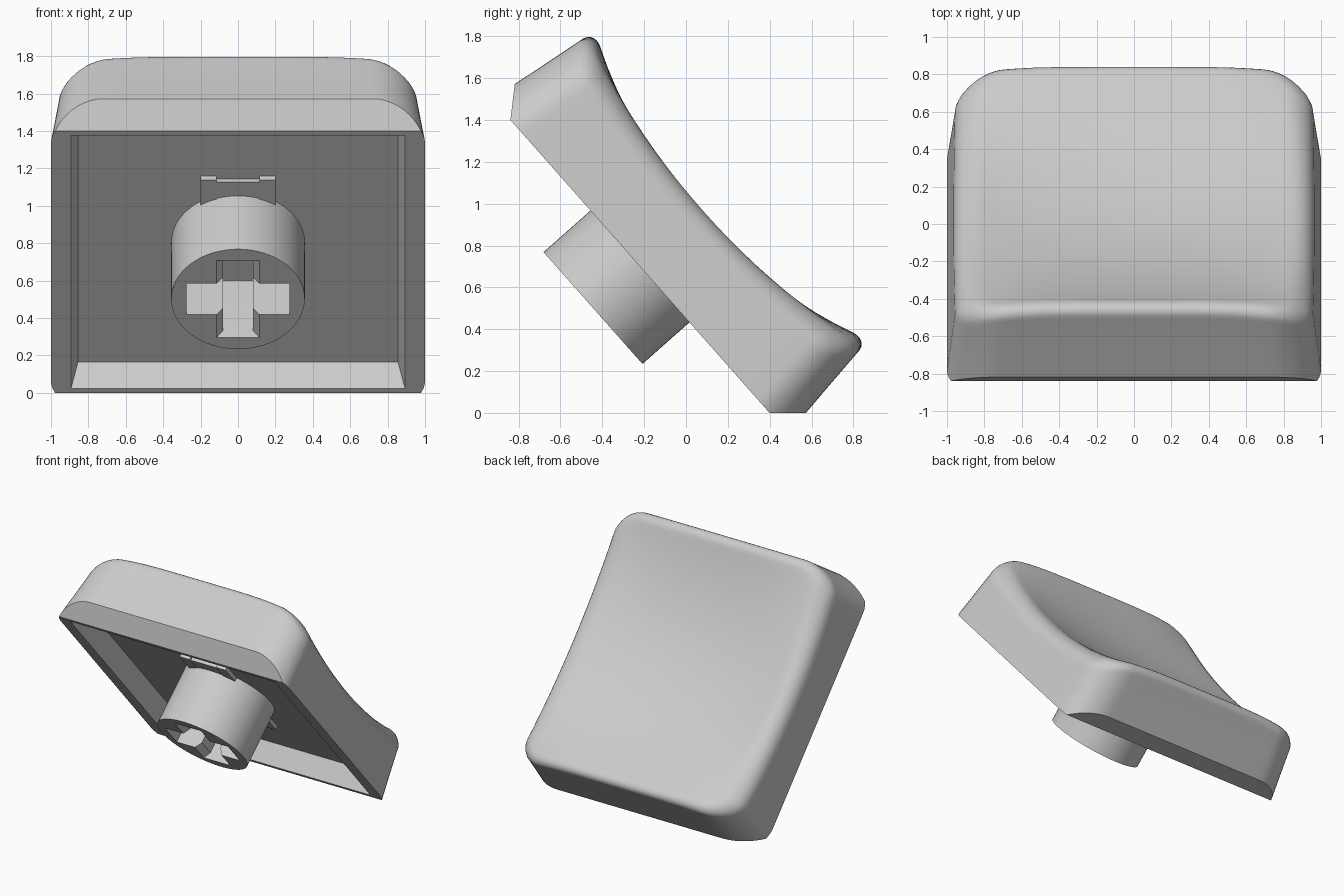
import bpy, bmesh, math
from mathutils import Matrix, Vector

if "Cube" in bpy.data.objects:
    bpy.data.objects.remove(bpy.data.objects["Cube"], do_unlink=True)

# One plain plastic colour
plastic = bpy.data.materials.new("grey_plastic")
plastic.use_nodes = True
plastic.diffuse_color = (0.6, 0.6, 0.6, 1)
plastic.node_tree.nodes["Principled BSDF"].inputs["Base Color"].default_value = (0.6, 0.6, 0.6, 1)

# Everything is built upright (x across, y along, z through the cap), then tilted
TILT = math.radians(-48.5)
POSE = Matrix.Translation((0, -0.22, 0.70)) @ Matrix.Rotation(TILT, 4, 'X')
HALF_BASE = 0.935
FLOOR = 0.155


def make(name, bm):
    bmesh.ops.recalc_face_normals(bm, faces=bm.faces)
    mesh = bpy.data.meshes.new(name)
    bm.to_mesh(mesh)
    bm.free()
    mesh.materials.append(plastic)
    obj = bpy.data.objects.new(name, mesh)
    bpy.context.collection.objects.link(obj)
    obj.matrix_world = POSE
    return obj


def frustum(name, low, high, z0, z1, x=0, y=0):
    """Box with separate half sizes at its two ends."""
    bm = bmesh.new()
    bmesh.ops.create_cube(bm, size=2)
    for v in bm.verts:
        sx, sy = low if v.co.z < 0 else high
        v.co = (v.co.x * sx + x, v.co.y * sy + y, z0 if v.co.z < 0 else z1)
    return make(name, bm)


def activate(obj):
    bpy.ops.object.select_all(action='DESELECT')
    obj.select_set(True)
    bpy.context.view_layer.objects.active = obj


def cut(obj, cutter):
    cutter.hide_render = True
    mod = obj.modifiers.new("cut", 'BOOLEAN')
    mod.operation = 'DIFFERENCE'
    mod.solver = 'EXACT'
    mod.object = cutter
    activate(obj)
    bpy.ops.object.modifier_apply(modifier=mod.name)
    bpy.data.objects.remove(cutter, do_unlink=True)


def smooth(obj):
    activate(obj)
    bpy.ops.object.shade_smooth_by_angle(angle=math.radians(30))


def dish(x, y):
    """Height of the scooped top: hollow in the middle, crowned at both ends."""
    hollow = 0.075 * x * x * max(0, 1 - y * y)
    crown = 0.035 * min(abs(x) / 0.75, 1.2) ** 4 * y * y
    return 0.35 + 0.245 * y * y + hollow - crown


def footprint(hx=1.0, hy=1.068, rx=0.27, ry=0.22, arc=12, straight=18):
    """Rounded rectangle as (point, outward normal) pairs."""
    pts = []
    for q in range(4):
        for k in range(arc + 1):
            a = math.pi / 2 * (q + k / arc)
            c, s = math.cos(a), math.sin(a)
            sx = 1 if q in (0, 3) else -1
            sy = 1 if q < 2 else -1
            pts.append((Vector((sx * (hx - rx) + rx * c, sy * (hy - ry) + ry * s)), Vector((c, s))))
    out = []
    for i, (p, n) in enumerate(pts):
        out.append((p, n))
        if i % (arc + 1) == arc:
            nxt = pts[(i + 1) % len(pts)][0]
            out += [(p.lerp(nxt, k / straight), n) for k in range(1, straight)]
    return out


# Cap body: tapered walls, rounded lip, scooped top
bm = bmesh.new()
outline = footprint()
rings = [[] for _ in range(19)]
for p, n in outline:
    def tapered(z):
        return Vector((p.x * (1 - 0.115 * z), p.y * (1 - 0.131 * z)))
    r = 0.09 + 0.05 * n.x ** 2
    top = tapered(0.5)
    rim = dish(*top) - r
    column = [(*tapered(rim * f), rim * f) for f in (0, 0.5)]
    for k in range(8):
        a = math.pi / 2 * k / 7
        q = tapered(rim) - n * r * (1 - math.cos(a))
        column.append((*q, dish(*q) - r * (1 - math.sin(a))))
    inner = Vector(column[-1][:2])
    for f in (0.96, 0.9, 0.8, 0.68, 0.55, 0.42, 0.29, 0.17, 0.07):
        q = inner * f
        column.append((*q, dish(*q)))
    for ring, co in zip(rings, column):
        ring.append(bm.verts.new(co))
count = len(outline)
for a, b in zip(rings, rings[1:]):
    for i in range(count):
        j = (i + 1) % count
        bm.faces.new((a[i], a[j], b[j], b[i]))
bm.faces.new(rings[0])
bm.faces.new(rings[-1])

# Slanted cuts under both ends
for s in (-1, 1):
    bmesh.ops.bisect_plane(bm, geom=bm.verts[:] + bm.edges[:] + bm.faces[:],
                           plane_co=(0, s * HALF_BASE, 0),
                           plane_no=(0, s * -math.sin(TILT), -math.cos(TILT)),
                           clear_outer=True)
    bmesh.ops.holes_fill(bm, edges=[e for e in bm.edges if e.is_boundary], sides=0)
cap = make("cap_body", bm)

# Hollow underside
cut(cap, frustum("cavity_cutter", (0.895, 0.905), (0.855, 0.85), -0.01, FLOOR))
smooth(cap)

# Round stem with a cross-shaped socket
bm = bmesh.new()
bmesh.ops.create_cone(bm, cap_ends=True, segments=64, radius1=0.357, radius2=0.357, depth=0.47,
                      matrix=Matrix.Translation((0, 0, -0.065)))
stem = make("stem", bm)
mouth = -0.3
cut(stem, frustum("wide_slot_cutter", (0.275, 0.11), (0.275, 0.11), mouth - 0.05, FLOOR))
cut(stem, frustum("long_slot_cutter", (0.08, 0.27), (0.08, 0.27), mouth - 0.05, FLOOR))
cut(stem, frustum("slot_mouth_cutter", (0.122, 0.275), (0.08, 0.27), mouth - 0.01, mouth + 0.05))
smooth(stem)

# Low notched ribs beside the stem: a set-back middle between two tips
for s, side in ((-1, "upper"), (1, "lower")):
    frustum(side + "_rib", (0.115, 0.08), (0.115, 0.08), 0.13, FLOOR + 0.01, y=s * 0.376)
    for e, end in ((-1, "right"), (1, "left")):
        frustum(f"{side}_rib_{end}_tip", (0.0425, 0.09), (0.0425, 0.09), 0.125, FLOOR + 0.01,
                x=e * 0.1575, y=s * 0.386)
